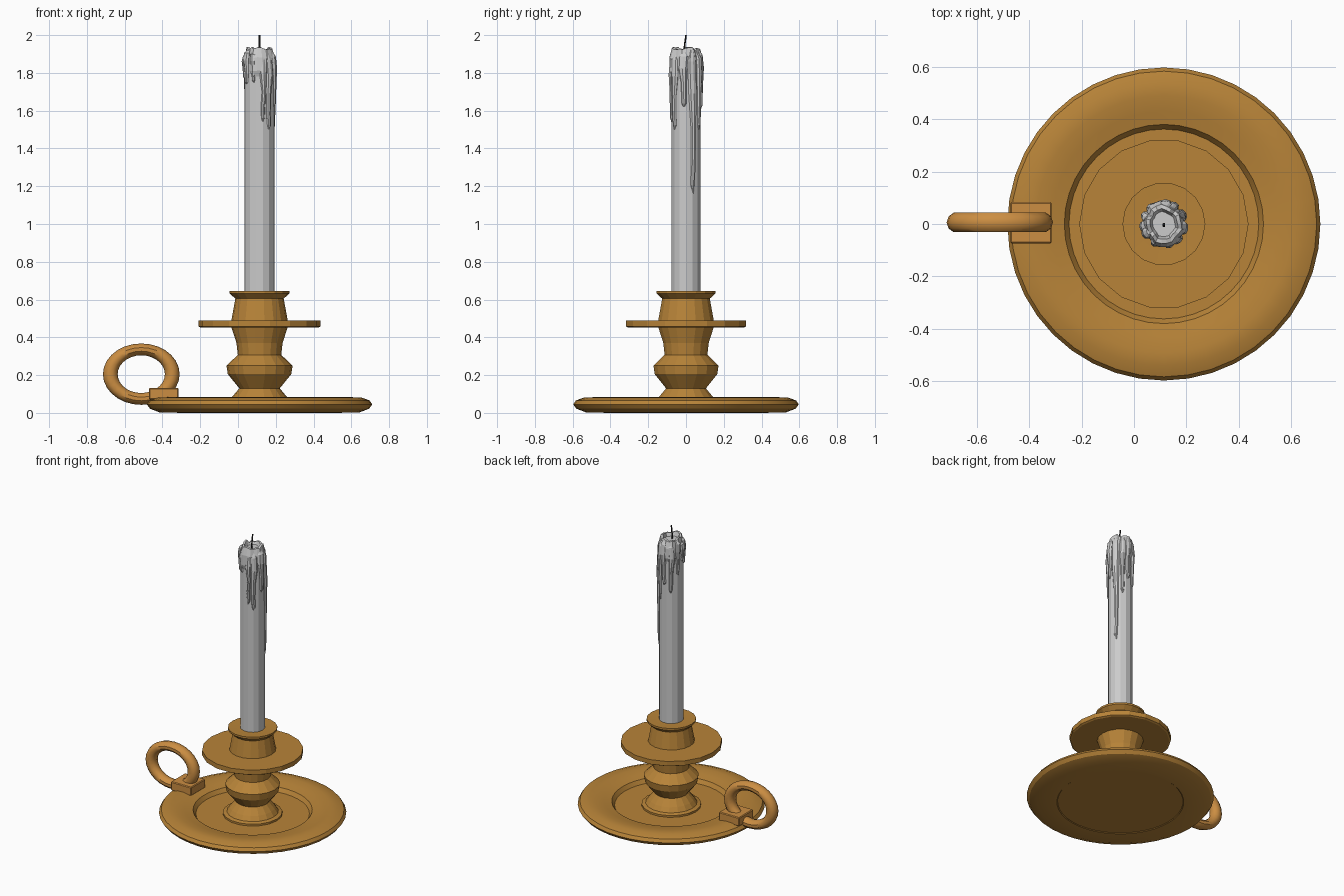
import bpy, bmesh, math, random
from mathutils import Vector

if "Cube" in bpy.data.objects:
    bpy.data.objects.remove(bpy.data.objects["Cube"])

random.seed(4)
CX = 0.114  # axis of the candlestick


def material(name, rgb):
    m = bpy.data.materials.new(name)
    m.diffuse_color = (*rgb, 1)
    m.use_nodes = True
    m.node_tree.nodes["Principled BSDF"].inputs["Base Color"].default_value = m.diffuse_color
    return m


BRASS = material("brass", (0.48, 0.23, 0.04))
COPPER = material("copper", (0.60, 0.27, 0.055))
DARK = material("wick_black", (0.02, 0.02, 0.02))


def finish(name, bm, mat=None, loc=(CX, 0, 0), smooth=None):
    bmesh.ops.recalc_face_normals(bm, faces=bm.faces)
    me = bpy.data.meshes.new(name)
    bm.to_mesh(me)
    bm.free()
    ob = bpy.data.objects.new(name, me)
    ob.location = loc
    bpy.context.collection.objects.link(ob)
    if mat:
        me.materials.append(mat)
    if smooth:
        bpy.ops.object.select_all(action='DESELECT')
        ob.select_set(True)
        bpy.context.view_layer.objects.active = ob
        bpy.ops.object.shade_smooth_by_angle(angle=math.radians(smooth))
    return ob


def loft(bm, rings):
    """Skin a list of equal-sized point rings and cap both ends."""
    loops = [[bm.verts.new(p) for p in ring] for ring in rings]
    n = len(loops[0])
    for a, b in zip(loops, loops[1:]):
        for i in range(n):
            j = (i + 1) % n
            bm.faces.new((a[i], a[j], b[j], b[i]))
    bm.faces.new(loops[0][::-1])
    bm.faces.new(loops[-1])


def circle(r, z, n, cx=0, cy=0):
    return [Vector((cx + r * math.cos(2 * math.pi * i / n),
                    cy + r * math.sin(2 * math.pi * i / n), z)) for i in range(n)]


def lathe(name, profile, n, mat=None, smooth=None):
    bm = bmesh.new()
    loft(bm, [circle(r, z, n) for r, z in profile])
    return finish(name, bm, mat, smooth=smooth)


# Dished base plate with rolled rim
lathe("base_plate", [(0.40, 0.004), (0.405, 0.0), (0.53, 0.003), (0.58, 0.022), (0.597, 0.045),
                     (0.583, 0.066), (0.54, 0.081), (0.49, 0.083), (0.43, 0.072),
                     (0.38, 0.062), (0.362, 0.035)], 40, BRASS, 25)

# Turned stem: foot, bulb, neck
lathe("stem", [(0.19, 0.03), (0.19, 0.048), (0.165, 0.055), (0.145, 0.085), (0.107, 0.13),
               (0.168, 0.205), (0.175, 0.25), (0.115, 0.307), (0.122, 0.37),
               (0.15, 0.457)], 18, BRASS)

# Drip pan and candle socket
lathe("drip_pan", [(0.312, 0.452), (0.323, 0.458), (0.323, 0.49)], 18, BRASS)
lathe("candle_socket", [(0.15, 0.485), (0.128, 0.605), (0.158, 0.632), (0.158, 0.645),
                        (0.10, 0.643)], 18, BRASS)

# Finger ring, slightly flattened
bm = bmesh.new()
N, M, R, T = 28, 10, 0.164, 0.039
grid = []
for i in range(N):
    a = 2 * math.pi * i / N
    grid.append([])
    for j in range(M):
        b = 2 * math.pi * j / M
        r = R + T * math.cos(b)
        grid[-1].append(bm.verts.new((r * math.cos(a), T * math.sin(b), 0.8 * r * math.sin(a))))
for i in range(N):
    for j in range(M):
        k, l = (i + 1) % N, (j + 1) % M
        bm.faces.new((grid[i][j], grid[k][j], grid[k][l], grid[i][l]))
finish("finger_ring", bm, COPPER, (-0.512, 0.006, 0.205), smooth=40)

# Block joining ring to plate
bm = bmesh.new()
bmesh.ops.create_cube(bm, size=1)
bmesh.ops.scale(bm, vec=(0.158, 0.158, 0.062), verts=bm.verts)
bmesh.ops.bevel(bm, geom=bm.edges[:], offset=0.005, segments=1, affect='EDGES')
finish("ring_mount", bm, COPPER, (-0.393, 0.005, 0.101))

# Candle shaft
lathe("candle", [(0.079, 0.60), (0.079, 1.80), (0.072, 1.895)], 14)

# Melted crown: ragged rim round a shallow pool
bm = bmesh.new()
n = 22
wob = [random.uniform(0.9, 1.1) for _ in range(n)]
lift = [random.uniform(-0.018, 0.008) for _ in range(n)]
rings = []
for r, z, k in [(0.074, 1.78, 0), (0.084, 1.81, .3), (0.083, 1.88, .6),
                (0.070, 1.93, 1), (0.055, 1.932, 1), (0.045, 1.905, 0)]:
    rings.append([Vector((p.x * wob[i], p.y * wob[i], z + lift[i] * k))
                  for i, p in enumerate(circle(r, z, n))])
loft(bm, rings)
finish("melted_crown", bm)

# Wax runs down the side: angle, top, bottom, half width
RUNS = [(-50, 1.90, 1.50, 0.024), (-75, 1.90, 1.54, 0.020), (-115, 1.91, 1.75, 0.018),
        (-150, 1.92, 1.74, 0.022), (-10, 1.91, 1.62, 0.026), (28, 1.92, 1.16, 0.025),
        (62, 1.91, 1.50, 0.022), (88, 1.92, 1.61, 0.026), (125, 1.91, 1.56, 0.022),
        (158, 1.92, 1.68, 0.018), (-175, 1.90, 1.77, 0.022)]
bm = bmesh.new()
for deg, top, bottom, w in RUNS:
    a = math.radians(deg)
    out, side = Vector((math.cos(a), math.sin(a), 0)), Vector((-math.sin(a), math.cos(a), 0))
    rings = []
    for t, ws, rad, d in [(0, .6, .064, .008), (.08, 1, .074, .014), (.3, .95, .078, .017),
                          (.55, .6, .077, .014), (.8, .55, .077, .011), (.94, .5, .077, .010),
                          (1, .15, .076, .004)]:
        c = out * rad + side * random.uniform(-0.004, 0.004)
        z = top + (bottom - top) * t
        rings.append([c + out * (d * math.cos(q)) + side * (w * ws * math.sin(q)) + Vector((0, 0, z))
                      for q in [2 * math.pi * i / 8 for i in range(8)]])
    loft(bm, rings)
finish("wax_runs", bm)

# Curved wick
bm = bmesh.new()
loft(bm, [circle(0.005, z, 6, 0, y) for z, y in
          [(1.89, -0.008), (1.94, -0.008), (1.97, -0.004), (2.0, 0.0)]])
finish("wick", bm, DARK)
